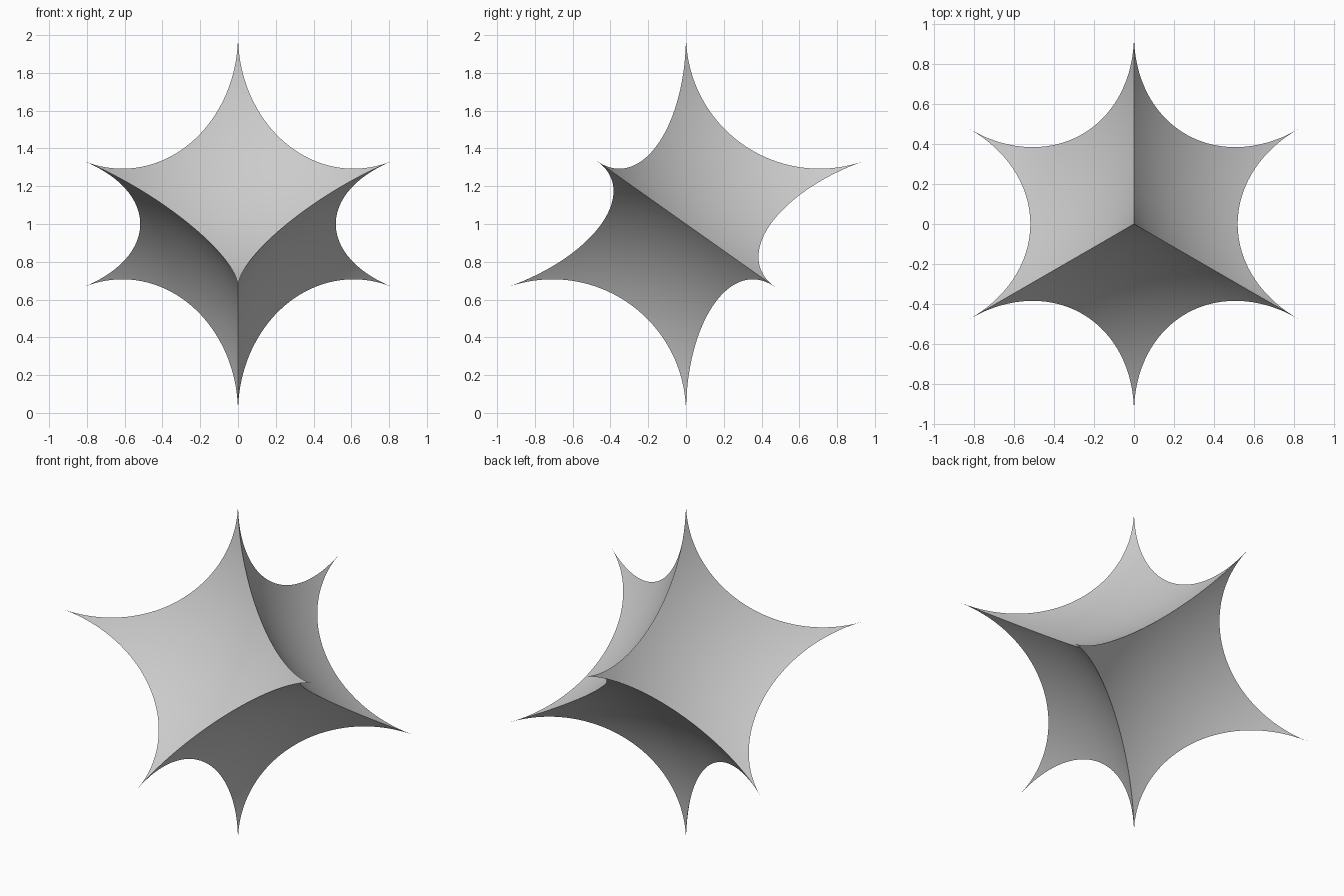
import bpy
import bmesh
import math
from mathutils import Matrix, Vector

default = bpy.data.objects.get("Cube")
if default:
    bpy.data.objects.remove(default, do_unlink=True)

SEGMENTS = 48  # grid cells along each cube edge

# Plain grey material
grey = bpy.data.materials.new("light grey")
grey.use_nodes = True
colour = (0.6, 0.6, 0.6, 1)
grey.diffuse_color = colour
grey.node_tree.nodes["Principled BSDF"].inputs["Base Color"].default_value = colour


def pinch(p):
    """Bend a cube point inward so faces become spherical hollows and corners become spikes."""
    k = Vector([math.sin(c * math.pi / 2) for c in p]) / math.sqrt(3)
    return k / (1 + math.sqrt(max(0, 1 - k.length_squared)))


# Finely divided cube, pinched into the curved solid
bm = bmesh.new()
bmesh.ops.create_cube(bm, size=2)
bmesh.ops.subdivide_edges(bm, edges=bm.edges[:], cuts=SEGMENTS - 1, use_grid_fill=True)
for v in bm.verts:
    v.co = pinch(v.co)

# Balance it on one spike, with an upper spike pointing backward
up = Vector((0, 0, 1))
upright = Vector((1, 1, 1)).rotation_difference(up).to_matrix().to_4x4()
turn = Matrix.Rotation(math.radians(45), 4, "Z")
bm.transform(Matrix.Translation(up) @ turn @ upright)
bmesh.ops.recalc_face_normals(bm, faces=bm.faces[:])

mesh = bpy.data.meshes.new("spiked_cube")
bm.to_mesh(mesh)
bm.free()
mesh.materials.append(grey)
body = bpy.data.objects.new("spiked_cube", mesh)
bpy.context.collection.objects.link(body)

# Smooth hollows, crisp ridges
bpy.ops.object.select_all(action="DESELECT")
body.select_set(True)
bpy.context.view_layer.objects.active = body
bpy.ops.object.shade_smooth_by_angle(angle=math.radians(30))
